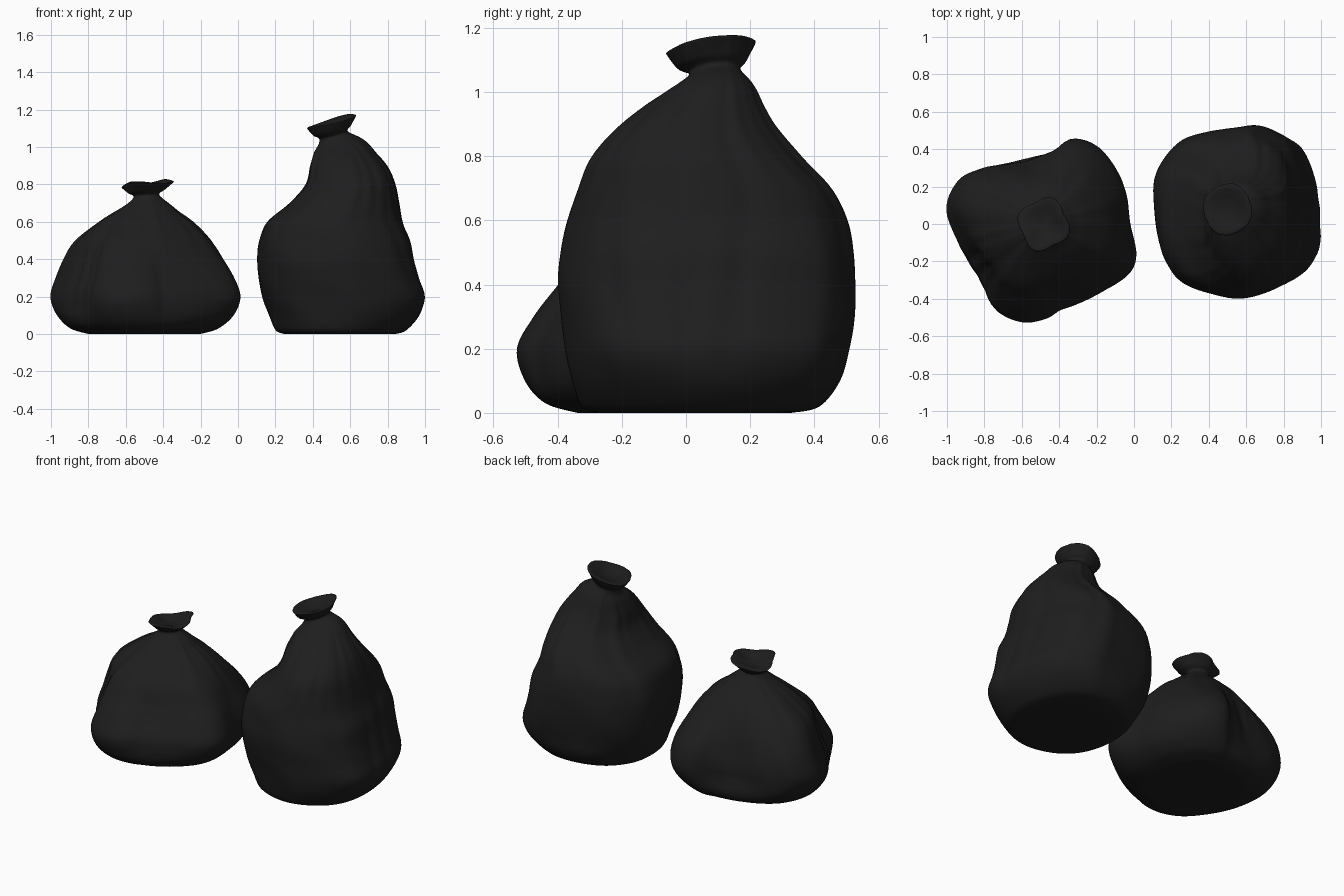
import bpy, bmesh, math
from mathutils import Vector

SIDES, STEPS = 128, 8   # points around a bag, rings between two height levels

black = bpy.data.materials.new("black plastic")
black.diffuse_color = (0.013, 0.013, 0.013, 1)


def spline(pts, t, closed=False):
    """Catmull-Rom point through tuples at parameter t (in point indices)."""
    n = len(pts)
    i = int(t)
    f = t - i
    pick = (lambda k: pts[k % n]) if closed else (lambda k: pts[max(0, min(n - 1, k))])
    out = []
    for a, b, c, d in zip(pick(i - 1), pick(i), pick(i + 1), pick(i + 2)):
        out.append(0.5 * (2 * b + (c - a) * f + (2 * a - 5 * b + 4 * c - d) * f * f
                          + (3 * b - a - 3 * c + d) * f ** 3))
    return out


def smooth(a, b, v):
    t = max(0, min(1, (v - a) / (b - a)))
    return t * t * (3 - 2 * t)


def unit_outline(points):
    """Plan outline resampled by angle and scaled to the box -1..1."""
    raw = [spline(points, k * len(points) / 720, True) for k in range(720)]
    x0, x1 = min(p[0] for p in raw), max(p[0] for p in raw)
    y0, y1 = min(p[1] for p in raw), max(p[1] for p in raw)
    raw = [((p[0] - x0) / (x1 - x0) * 2 - 1, (p[1] - y0) / (y1 - y0) * 2 - 1) for p in raw]
    result = []
    for k in range(SIDES):
        a = 2 * math.pi * k / SIDES
        best = max(raw, key=lambda p: (p[0] * math.cos(a) + p[1] * math.sin(a)) / math.hypot(*p))
        result.append(Vector((math.cos(a), math.sin(a))) * math.hypot(*best))
    return result


def make_bag(name, outline, levels, neck_z, tilt, lobes, folds, phase):
    shape = unit_outline(outline)
    bm = bmesh.new()
    rings = []

    def add_ring(level, inset=1.0, drop=0.0):
        z, x0, x1, y0, y1 = level
        cx, cy, rx, ry = (x0 + x1) / 2, (y0 + y1) / 2, (x1 - x0) / 2, (y1 - y0) / 2
        round_off = max(smooth(0.4 * neck_z, 0.95 * neck_z, z),   # rounder towards the neck
                        0.65 * (1 - smooth(0, 0.2, z)))           # and towards the base
        lean = smooth(neck_z - 0.1, neck_z, z)                    # tilted collar
        collar = smooth(neck_z, neck_z + 0.07, z)
        pleat = 0.022 * smooth(0.45 * neck_z, 0.85 * neck_z, z) * (1 - 0.6 * lean)
        ring = []
        for k, p in enumerate(shape):
            a = 2 * math.pi * k / SIDES
            q = p.lerp(p.normalized(), round_off)
            s = 1 + pleat * (0.5 * math.sin(9 * a + phase) + 0.4 * math.sin(15 * a + 2 * phase + 2 * z)
                             + 0.3 * math.sin(23 * a + phase))
            s += 0.007 * math.sin(4 * a + 9 * z + phase) * math.sin(11 * z + 2 * a) * smooth(0, 0.15, z) * (1 - lean)
            s += lobes * collar * math.cos(4 * a - 4.9)
            for deg, slant, width, depth, lo, hi in folds:        # long creases in the sheet
                if lo < z < hi:
                    d = math.degrees(a) - deg - slant * (z - lo)
                    d = (d + 180) % 360 - 180
                    s -= depth * math.exp(-(d / width) ** 2) * math.sin(math.pi * (z - lo) / (hi - lo))
            x, y = q.x * rx * s * inset, q.y * ry * s * inset
            wave = 0.15 * lobes * collar * inset * math.cos(2 * a - 1.57)
            ring.append(bm.verts.new((cx + x, cy + y, z - drop + wave + lean * (tilt[0] * x + tilt[1] * y))))
        rings.append(ring)

    # flat base, body, flared collar, then the shallow gathered top
    for inset in (0.3, 0.6, 0.9):
        add_ring(levels[0], inset)
    for j in range((len(levels) - 1) * STEPS + 1):
        add_ring(spline(levels, j / STEPS))
    for inset, drop in ((0.95, -0.004), (0.8, 0.0), (0.55, 0.01), (0.25, 0.025)):
        add_ring(levels[-1], inset, drop)

    for low, high in zip(rings, rings[1:]):
        for k in range(SIDES):
            m = (k + 1) % SIDES
            bm.faces.new((low[k], low[m], high[m], high[k]))
    bm.faces.new(rings[0][::-1])
    bm.faces.new(rings[-1])
    for f in bm.faces:
        f.smooth = True
    me = bpy.data.meshes.new(name)
    bm.to_mesh(me)
    bm.free()
    me.materials.append(black)
    ob = bpy.data.objects.new(name, me)
    bpy.context.collection.objects.link(ob)
    return ob


# short wide bag on the left
make_bag(
    "short_bag",
    [(0.01, -0.17), (-0.02, 0.0), (-0.04, 0.16), (-0.1, 0.3), (-0.2, 0.42), (-0.33, 0.46), (-0.44, 0.39),
     (-0.62, 0.33), (-0.82, 0.3), (-0.94, 0.23), (-1.0, 0.08), (-0.94, -0.1), (-0.84, -0.28),
     (-0.74, -0.46), (-0.6, -0.53), (-0.47, -0.51), (-0.38, -0.46), (-0.2, -0.38), (-0.04, -0.28)],
    # z, x min, x max, y min, y max
    [(0.0, -0.8, -0.2, -0.34, 0.29), (0.03, -0.9, -0.1, -0.44, 0.37), (0.1, -0.97, -0.02, -0.505, 0.43),
     (0.2, -1.0, 0.01, -0.53, 0.46), (0.3, -0.975, -0.02, -0.475, 0.445), (0.4, -0.935, -0.075, -0.4, 0.39),
     (0.5, -0.87, -0.14, -0.33, 0.31), (0.6, -0.745, -0.24, -0.22, 0.22), (0.67, -0.64, -0.34, -0.135, 0.14),
     (0.735, -0.56, -0.42, -0.07, 0.075), (0.765, -0.585, -0.39, -0.1, 0.1), (0.805, -0.615, -0.35, -0.14, 0.135)],
    0.735, (0.1, -0.03), 0.09,
    # angle, slant, width, depth, z from, z to
    [(214, 20, 5, 0.04, 0.05, 0.7), (226, 15, 4, 0.035, 0.1, 0.65), (200, 25, 5, 0.03, 0.1, 0.6),
     (103, -20, 7, 0.04, 0.15, 0.7), (140, -40, 6, 0.025, 0.15, 0.6), (285, -20, 6, 0.015, 0.05, 0.5)],
    0.6)

# tall bag on the right
make_bag(
    "tall_bag",
    [(1.0, 0.0), (0.98, 0.2), (0.91, 0.4), (0.82, 0.48), (0.7, 0.53), (0.58, 0.52), (0.4, 0.49), (0.27, 0.45),
     (0.17, 0.36), (0.11, 0.24), (0.11, 0.08), (0.13, -0.08), (0.18, -0.22), (0.28, -0.32), (0.45, -0.38),
     (0.6, -0.4), (0.76, -0.36), (0.9, -0.28), (0.98, -0.17)],
    [(0.0, 0.25, 0.84, -0.28, 0.33), (0.02, 0.2, 0.9, -0.325, 0.42), (0.1, 0.165, 0.97, -0.355, 0.485),
     (0.2, 0.13, 1.0, -0.375, 0.51), (0.3, 0.11, 0.97, -0.39, 0.525), (0.4, 0.105, 0.94, -0.4, 0.53),
     (0.5, 0.115, 0.92, -0.39, 0.525), (0.6, 0.155, 0.88, -0.37, 0.505), (0.7, 0.275, 0.86, -0.335, 0.455),
     (0.8, 0.36, 0.84, -0.29, 0.36), (0.9, 0.385, 0.795, -0.2, 0.275), (1.0, 0.415, 0.7, -0.07, 0.22),
     (1.06, 0.435, 0.59, 0.01, 0.17), (1.09, 0.4, 0.605, -0.03, 0.19), (1.135, 0.37, 0.63, -0.06, 0.215)],
    1.06, (0.27, 0.1), 0.03,
    [(8, 15, 6, 0.025, 0.1, 0.9), (62, 10, 7, 0.02, 0.3, 0.9), (150, -20, 8, 0.03, 0.4, 0.95),
     (330, -20, 5, 0.02, 0.1, 0.8), (215, 20, 6, 0.015, 0.3, 0.95), (350, 10, 5, 0.02, 0.05, 0.6)],
    2.1)
